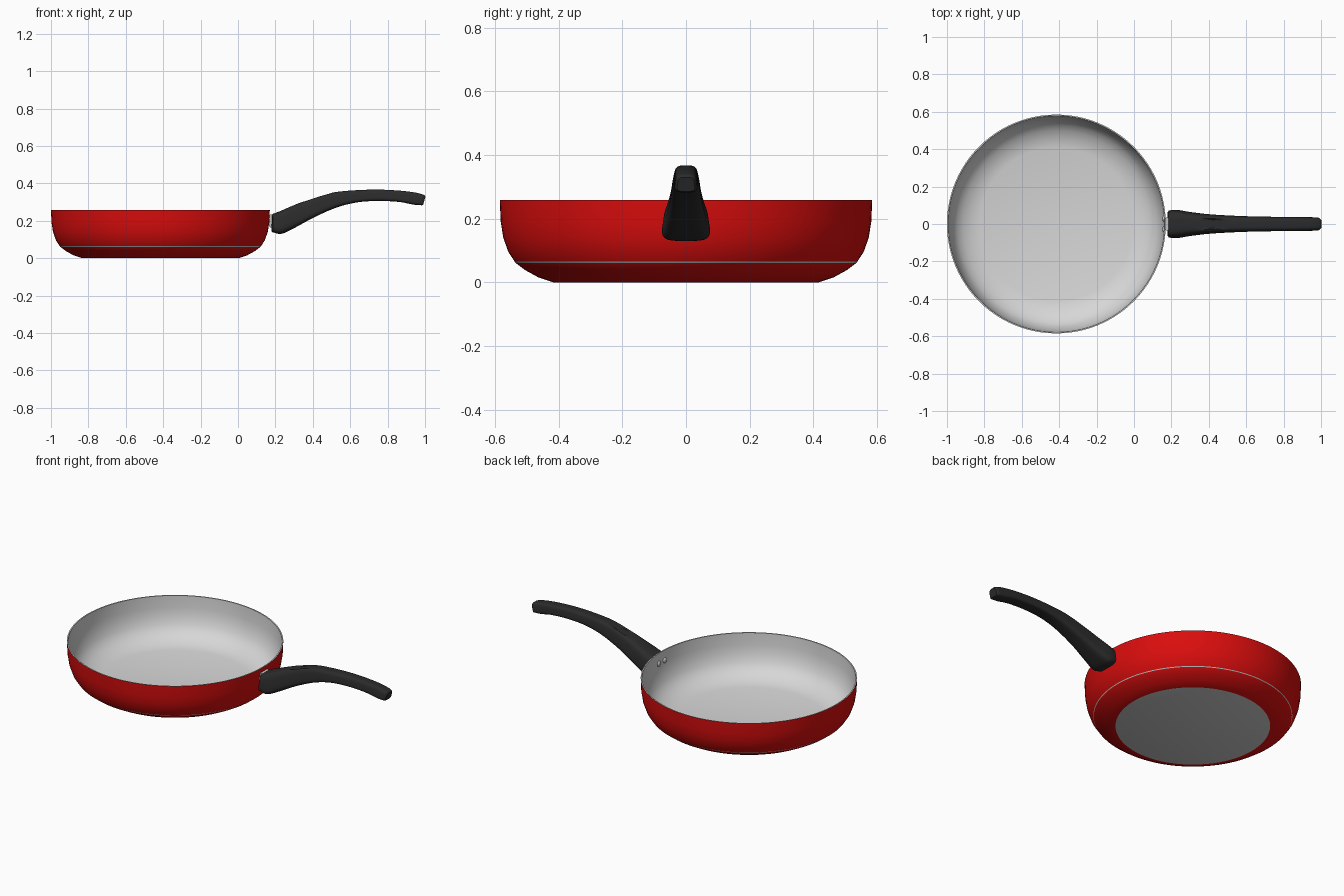
import bpy, bmesh, math
from mathutils import Vector

if "Cube" in bpy.data.objects:
    bpy.data.objects.remove(bpy.data.objects["Cube"])


def material(name, rgb):
    m = bpy.data.materials.new(name)
    m.diffuse_color = (*rgb, 1)
    m.use_nodes = True
    m.node_tree.nodes["Principled BSDF"].inputs["Base Color"].default_value = m.diffuse_color
    return m


RED = material("red enamel", (0.70, 0.004, 0.004))
GREY = material("light grey lining", (0.68, 0.68, 0.68))
BASE = material("base metal", (0.58, 0.58, 0.58))
BLACK = material("black plastic", (0.024, 0.024, 0.024))
STEEL = material("steel", (0.55, 0.55, 0.55))
CX = -0.415


def finish(name, bm, mats, angle=35):
    bmesh.ops.recalc_face_normals(bm, faces=bm.faces)
    me = bpy.data.meshes.new(name)
    bm.to_mesh(me)
    bm.free()
    ob = bpy.data.objects.new(name, me)
    bpy.context.collection.objects.link(ob)
    for m in mats:
        me.materials.append(m)
    bpy.ops.object.select_all(action='DESELECT')
    ob.select_set(True)
    bpy.context.view_layer.objects.active = ob
    bpy.ops.object.shade_smooth_by_angle(angle=math.radians(angle))
    return ob


def spline(pts, per):
    """Catmull-Rom through tuples of any length."""
    pts = [Vector(p) for p in pts]
    p = [2 * pts[0] - pts[1]] + pts + [2 * pts[-1] - pts[-2]]
    out = []
    for i in range(1, len(p) - 2):
        a, b, c, d = p[i - 1:i + 3]
        for k in range(per):
            t = k / per
            out.append(0.5 * (2 * b + (c - a) * t + (2 * a - 5 * b + 4 * c - d) * t * t
                              + (3 * b - a - 3 * c + d) * t ** 3))
    return out + [pts[-1]]


def loft(bm, rings):
    """Skin closed rings of points; returns the strips of faces."""
    vs = [[bm.verts.new(p) for p in r] for r in rings]
    n = len(vs[0])
    strips = [[bm.faces.new((a[i], a[(i + 1) % n], b[(i + 1) % n], b[i])) for i in range(n)]
              for a, b in zip(vs, vs[1:])]
    caps = [bm.faces.new(vs[0]), bm.faces.new(vs[-1])]
    return strips, caps


# Pan body: lathe with base disc, red outside, thin metal line and grey lining
outer = [(0.418, 0.0), (0.465, 0.016), (0.505, 0.038), (0.535, 0.0605), (0.538, 0.0645),
         (0.558, 0.095), (0.574, 0.14), (0.582, 0.19), (0.585, 0.259)]
inner = [(0.578, 0.259), (0.575, 0.19), (0.567, 0.142), (0.551, 0.099), (0.53, 0.066),
         (0.50, 0.044), (0.462, 0.024), (0.41, 0.012)]
N = 96
bm = bmesh.new()
rings = [[(CX + r * math.cos(2 * math.pi * i / N), r * math.sin(2 * math.pi * i / N), z)
          for i in range(N)] for r, z in outer + inner]
strips, caps = loft(bm, rings)
for k, strip in enumerate(strips):
    for f in strip:
        f.material_index = 2 if k == 3 else (0 if k < len(outer) - 1 else 1)
caps[0].material_index = 2
caps[1].material_index = 1
finish("pan_body", bm, [RED, GREY, BASE])

# Handle: rounded-box sections, each row = top x, top z, bottom x, bottom z, half width
rows = [(0.187, 0.238, 0.186, 0.138, 0.070), (0.225, 0.252, 0.235, 0.131, 0.072),
        (0.29, 0.280, 0.31, 0.166, 0.061), (0.38, 0.315, 0.41, 0.220, 0.050),
        (0.50, 0.350, 0.53, 0.272, 0.043), (0.62, 0.363, 0.64, 0.299, 0.039),
        (0.75, 0.367, 0.75, 0.306, 0.037), (0.87, 0.361, 0.86, 0.301, 0.036),
        (0.95, 0.351, 0.935, 0.287, 0.035), (0.988, 0.341, 0.972, 0.284, 0.034)]


def section(row, scale=1.0, shift=(0, 0)):
    xt, zt, xb, zb, w = row
    top, bot = Vector((xt, 0, zt)), Vector((xb, 0, zb))
    mid, half = (top + bot) / 2, (top - bot) / 2
    # shallow thumb recess on the top
    dip = 0.008 * math.exp(-((xt - 0.42) / 0.06) ** 4)
    ring = []
    for i in range(32):
        a = 2 * math.pi * (i + 0.5) / 32
        c, s = math.cos(a), math.sin(a)
        u = math.copysign(abs(c) ** 0.5, c)
        v = math.copysign(abs(s) ** 0.5, s)
        p = mid + half * v * scale
        p.y = u * w * (1 - 0.12 * v) * scale
        if v > 0.9 and abs(u) < 0.68:
            p.z -= dip
        ring.append(p + Vector((shift[0], 0, shift[1])))
    return ring


st = spline(rows, 5)
rings = [section(st[0], 0.87, (-0.006, 0))] + [section(r) for r in st]
rings += [section(st[-1], 0.95, (0.010, -0.003)), section(st[-1], 0.78, (0.016, -0.005))]
bm = bmesh.new()
loft(bm, rings)
finish("handle", bm, [BLACK], 40)

# Bracket joining pan wall and handle
bm = bmesh.new()
bmesh.ops.create_cube(bm, size=1)
for v in bm.verts:
    v.co = Vector((0.183 + v.co.x * 0.034, v.co.y * 0.07, 0.2 + v.co.z * 0.07))
bmesh.ops.bevel(bm, geom=bm.edges[:], offset=0.004, segments=2, affect='EDGES')
finish("handle_bracket", bm, [STEEL])

# Rivet heads on the inner wall
for side, y in (("left", 0.028), ("right", -0.028)):
    bm = bmesh.new()
    bmesh.ops.create_uvsphere(bm, u_segments=20, v_segments=10, radius=1)
    for v in bm.verts:
        v.co = Vector((0.160 + v.co.x * 0.009, y + v.co.y * 0.016, 0.2 + v.co.z * 0.016))
    finish("rivet_" + side, bm, [STEEL])
